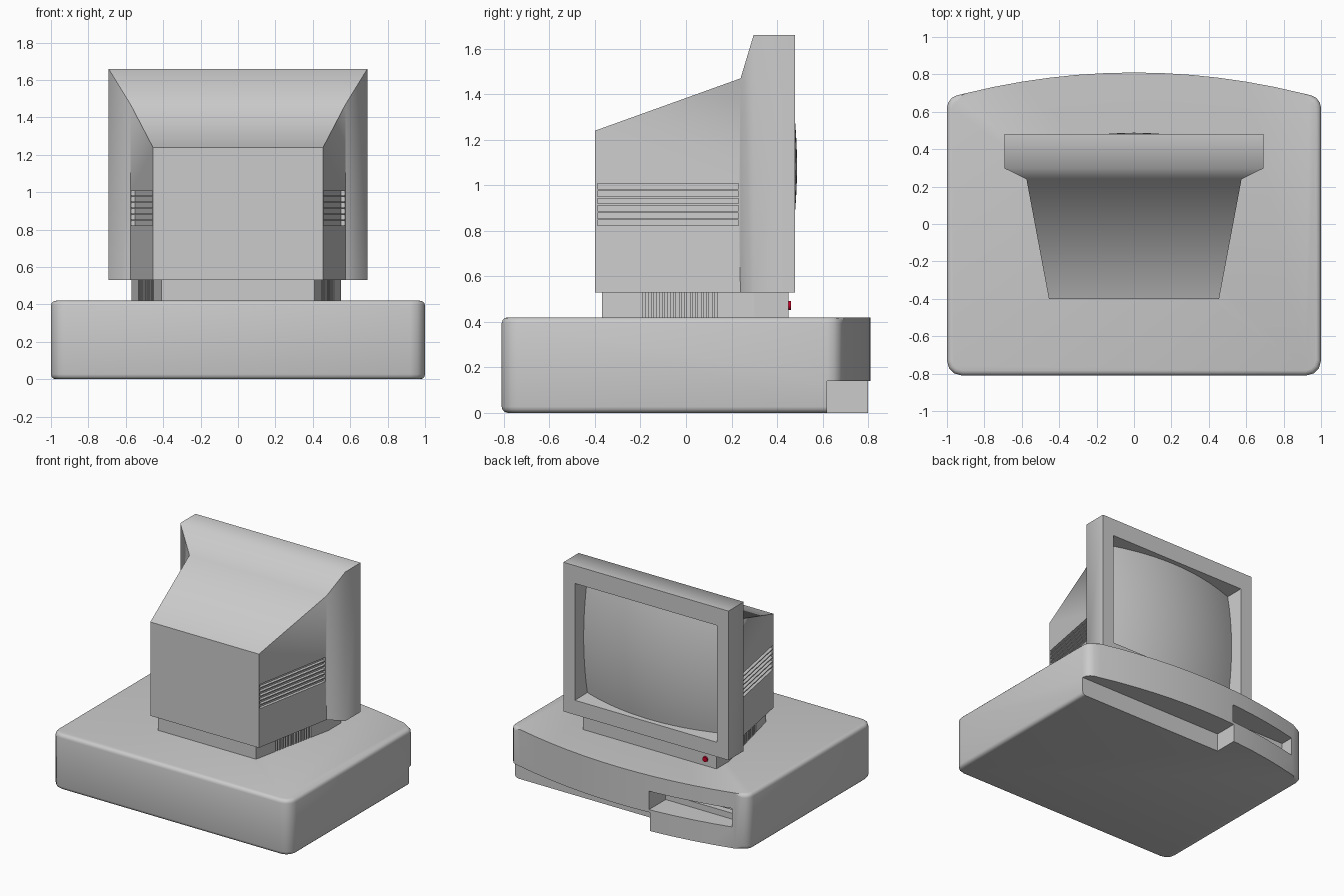
import bpy, bmesh, math

if "Cube" in bpy.data.objects:
    bpy.data.objects.remove(bpy.data.objects["Cube"])


def finish(bm, name):
    bmesh.ops.recalc_face_normals(bm, faces=bm.faces)
    me = bpy.data.meshes.new(name)
    bm.to_mesh(me)
    bm.free()
    ob = bpy.data.objects.new(name, me)
    bpy.context.collection.objects.link(ob)
    return ob


def prism(bm, pts, z0, z1):
    lo = [bm.verts.new((x, y, z0)) for x, y in pts]
    hi = [bm.verts.new((x, y, z1)) for x, y in pts]
    bm.faces.new(lo)
    bm.faces.new(hi)
    n = len(pts)
    for i in range(n):
        j = (i + 1) % n
        bm.faces.new((lo[i], lo[j], hi[j], hi[i]))


def box_pts(x0, x1, y0, y1):
    return [(x0, y0), (x1, y0), (x1, y1), (x0, y1)]


def activate(ob):
    bpy.ops.object.select_all(action='DESELECT')
    ob.select_set(True)
    bpy.context.view_layer.objects.active = ob


def cut(ob, cutter):
    mod = ob.modifiers.new("cut", 'BOOLEAN')
    mod.operation = 'DIFFERENCE'
    mod.solver = 'EXACT'
    mod.object = cutter
    activate(ob)
    bpy.ops.object.modifier_apply(modifier=mod.name)
    bpy.data.objects.remove(cutter, do_unlink=True)


def smooth(ob, angle):
    activate(ob)
    bpy.ops.object.shade_smooth_by_angle(angle=math.radians(angle))


# Case: bowed front, rounded corners
half = []
for i in range(4):
    a = math.radians(-90 + 30 * i)
    half.append((0.92 + 0.08 * math.cos(a), -0.73 + 0.08 * math.sin(a)))
for i in range(4):
    a = math.radians(25 * i)
    half.append((0.93 + 0.07 * math.cos(a), 0.62 + 0.07 * math.sin(a)))
half += [(x, 0.81 - 0.137 * x * x) for x in (0.9, 0.75, 0.6, 0.45, 0.3, 0.15)]
outline = half + [(0, 0.81)] + [(-x, y) for x, y in reversed(half)]
bm = bmesh.new()
prism(bm, outline, 0, 0.42)
rims = [e for e in bm.edges if e.verts[0].co.z == e.verts[1].co.z]
bmesh.ops.bevel(bm, geom=rims, offset=0.027, segments=3, profile=0.5, affect='EDGES')
case = finish(bm, "case")
# undercut, drive recess, disk slot
for x0, x1, y0, y1, z0, z1 in ((-0.26, 1.2, 0.62, 1.0, -0.1, 0.14),
                               (-0.88, -0.25, 0.60, 1.0, 0.16, 0.30),
                               (-0.82, -0.32, 0.54, 0.65, 0.205, 0.23)):
    bm = bmesh.new()
    prism(bm, box_pts(x0, x1, y0, y1), z0, z1)
    cut(case, finish(bm, "case_cutter"))
smooth(case, 35)


# Pedestal with vertical grooves on both sides
def pedestal_side(end):
    slope = (end - 0.41) / 0.67
    wall = lambda y: 0.41 + slope * (y + 0.37)
    pts = [(0.41, -0.37)]
    for i in range(14):
        y = -0.19 + i * 0.0242
        pts += [(wall(y), y), (wall(y) - 0.02, y),
                (wall(y) - 0.02, y + 0.013), (wall(y + 0.013), y + 0.013)]
    return pts + [(end, 0.30), (end, 0.45)]


bm = bmesh.new()
prism(bm, pedestal_side(0.55) + [(-x, y) for x, y in reversed(pedestal_side(0.57))], 0.41, 0.535)
finish(bm, "pedestal")

# Monitor housing: rectangular sections lofted back to front, then into the screen recess
sections = [(-0.40, 0.455, 0.53, 1.24), (0.24, 0.575, 0.53, 1.47),
            (0.297, 0.692, 0.53, 1.66), (0.48, 0.692, 0.53, 1.66),
            (0.48, 0.595, 0.64, 1.525), (0.325, 0.585, 0.65, 1.515)]
bm = bmesh.new()
rings = [[bm.verts.new(p) for p in ((-w, y, z0), (w, y, z0), (w, y, z1), (-w, y, z1))]
         for y, w, z0, z1 in sections]
bm.faces.new(rings[0])
bm.faces.new(rings[-1])
for a, b in zip(rings, rings[1:]):
    for i in range(4):
        j = (i + 1) % 4
        bm.faces.new((a[i], a[j], b[j], b[i]))
housing = finish(bm, "monitor_housing")

# Side vents: six grooves per side
wall = lambda y: 0.455 + 0.1875 * (y + 0.40)
bm = bmesh.new()
for side in (-1, 1):
    for i in range(6):
        z = 0.823 + i * 0.032
        plan = [(wall(-0.388) - 0.022, -0.388), (wall(-0.388) + 0.05, -0.388),
                (wall(0.23) + 0.05, 0.23), (wall(0.23) - 0.022, 0.23)]
        prism(bm, [(side * x, y) for x, y in plan], z, z + 0.024)
cut(housing, finish(bm, "vent_cutter"))

# only the creases behind the bezel are softened
bm = bmesh.new()
bm.from_mesh(housing.data)
for f in bm.faces:
    f.smooth = True
for e in bm.edges:
    y0, y1 = (v.co.y for v in e.verts)
    e.smooth = abs(y0 - y1) < 0.001 and 0.235 < y0 < 0.305
bm.to_mesh(housing.data)
bm.free()

# Bulging screen
bm = bmesh.new()
bmesh.ops.create_grid(bm, x_segments=20, y_segments=16, size=1)
for v in bm.verts:
    x, z = v.co.x * 0.594, v.co.y * 0.442
    v.co = (x, 0.488 - 0.30 * x * x - 0.22 * z * z, 1.0825 + z)
screen = finish(bm, "screen")
smooth(screen, 40)

# Red power light
bpy.ops.mesh.primitive_cylinder_add(vertices=16, radius=0.02, depth=0.03,
                                    location=(-0.48, 0.447, 0.472),
                                    rotation=(math.pi / 2, 0, 0))
light = bpy.context.object
light.name = "power_light"
red = bpy.data.materials.new("red")
red.diffuse_color = (0.6, 0.0, 0.02, 1)
red.use_nodes = True
red.node_tree.nodes["Principled BSDF"].inputs["Base Color"].default_value = red.diffuse_color
light.data.materials.append(red)
smooth(light, 40)
